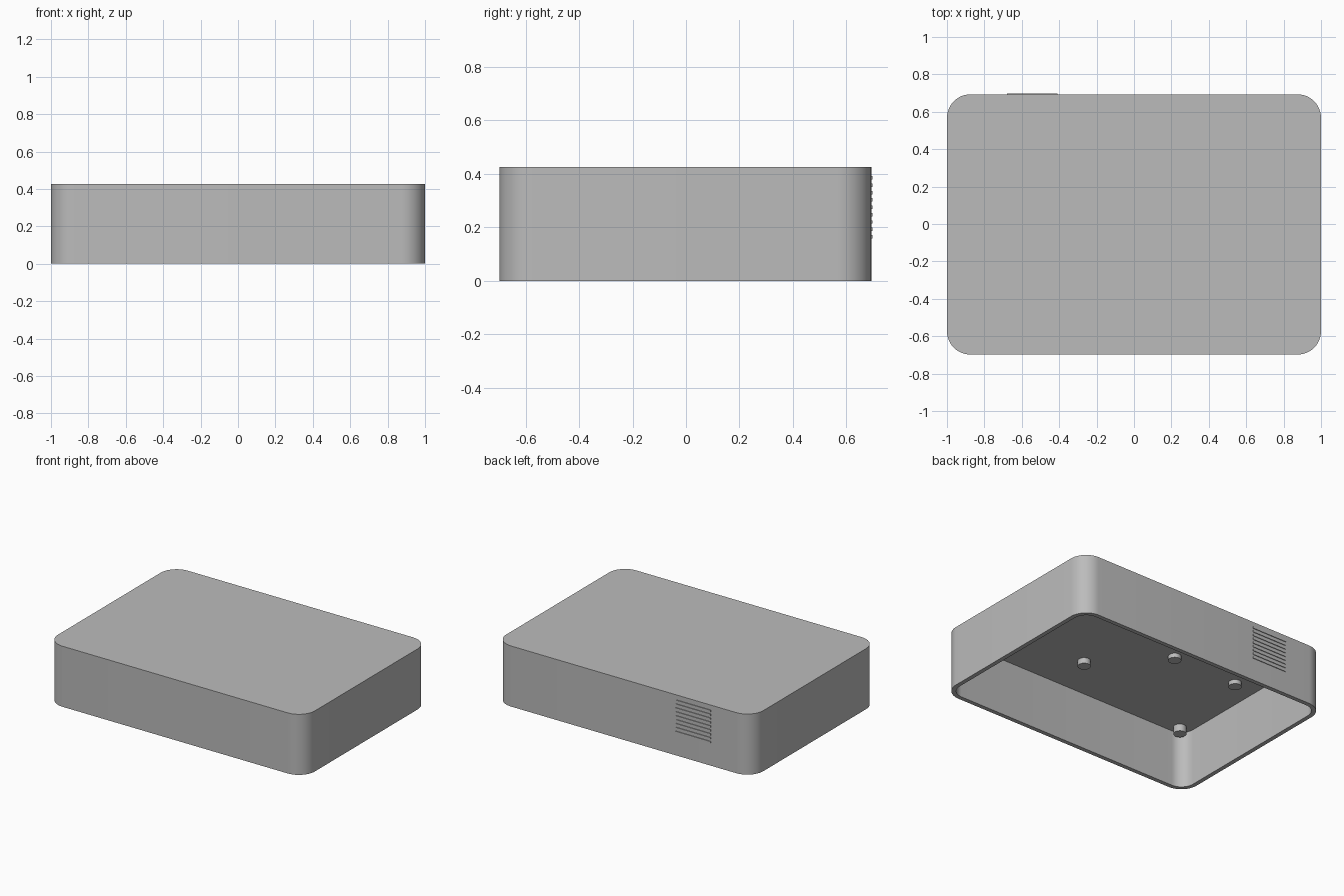
import bpy, bmesh, math

if "Cube" in bpy.data.objects:
    bpy.data.objects.remove(bpy.data.objects["Cube"])

BACK, FRONT, HEIGHT = 0.693, -0.698, 0.426
WALL, CEILING, RADIUS = 0.03, 0.40, 0.125

grey = bpy.data.materials.new("grey plastic")
grey.diffuse_color = (0.5, 0.5, 0.5, 1)
grey.use_nodes = True
grey.node_tree.nodes["Principled BSDF"].inputs["Base Color"].default_value = grey.diffuse_color


def finish(name, bm, smooth=True):
    bmesh.ops.recalc_face_normals(bm, faces=bm.faces)
    mesh = bpy.data.meshes.new(name)
    bm.to_mesh(mesh)
    bm.free()
    mesh.materials.append(grey)
    obj = bpy.data.objects.new(name, mesh)
    bpy.context.collection.objects.link(obj)
    bpy.ops.object.select_all(action='DESELECT')
    obj.select_set(True)
    bpy.context.view_layer.objects.active = obj
    if smooth:
        bpy.ops.object.shade_smooth_by_angle(angle=math.radians(30))
    return obj


def rounded_loop(bm, inset, z, steps=12):
    """Rounded rectangle outline of the case, shrunk by inset."""
    r = RADIUS - inset
    cx, back, front = 1 - RADIUS, BACK - RADIUS, FRONT + RADIUS
    loop = []
    for k, (x, y) in enumerate([(cx, back), (-cx, back), (-cx, front), (cx, front)]):
        for i in range(steps + 1):
            a = (k + i / steps) * math.pi / 2
            loop.append(bm.verts.new((x + r * math.cos(a), y + r * math.sin(a), z)))
    return loop


# Case: rounded lid, hollow and open underneath
bm = bmesh.new()
loops = [rounded_loop(bm, 0, HEIGHT), rounded_loop(bm, 0, 0),
         rounded_loop(bm, WALL, 0), rounded_loop(bm, WALL, CEILING)]
bm.faces.new(loops[0])
bm.faces.new(loops[-1])
for a, b in zip(loops, loops[1:]):
    for i in range(len(a)):
        j = (i + 1) % len(a)
        bm.faces.new((a[i], a[j], b[j], b[i]))
finish("case", bm)

# Mounting posts hanging from the inner ceiling: x, y, length
for i, (x, y, length) in enumerate([(0.125, -0.345, 0.04), (-0.28, 0.07, 0.03),
                                    (-0.79, 0.06, 0.03), (-0.885, -0.6, 0.05)]):
    bm = bmesh.new()
    bmesh.ops.create_cone(bm, cap_ends=True, segments=32, radius1=0.042,
                          radius2=0.042, depth=length + 0.01)
    bmesh.ops.translate(bm, verts=bm.verts, vec=(x, y, CEILING + 0.005 - length / 2))
    finish(f"mounting_post_{i + 1}", bm)

# Vent: raised horizontal slats on the back wall
SLATS = 9
for i in range(SLATS):
    bm = bmesh.new()
    bmesh.ops.create_cube(bm, size=1)
    bmesh.ops.scale(bm, verts=bm.verts, vec=(0.27, 0.015, 0.013))
    z = 0.165 + i * (0.385 - 0.165) / (SLATS - 1)
    bmesh.ops.translate(bm, verts=bm.verts, vec=(-0.543, 0.6905, z))
    finish(f"vent_slat_{i + 1}", bm, smooth=False)
